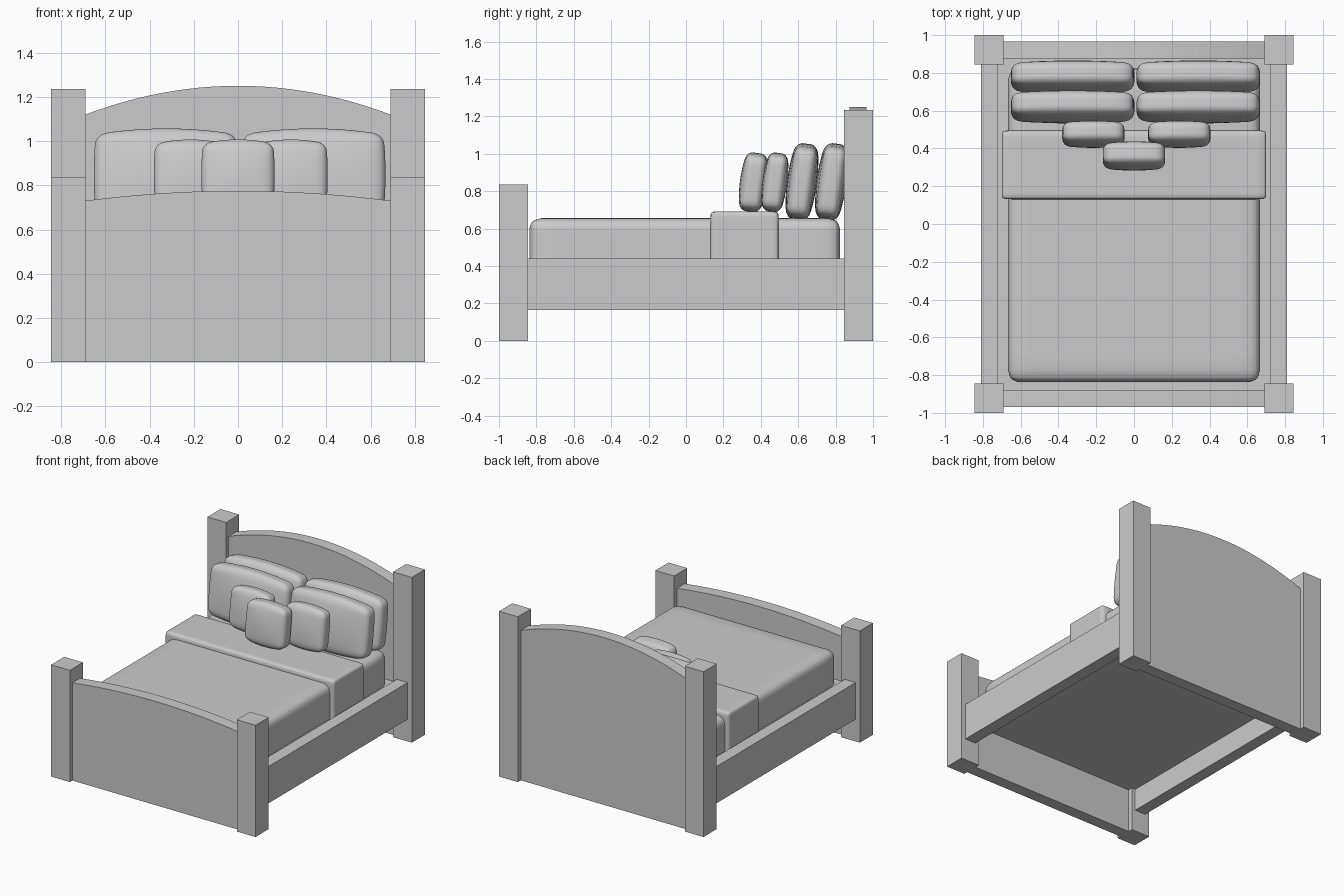
import bpy, bmesh, math
from mathutils import Vector, Matrix

if "Cube" in bpy.data.objects:
    bpy.data.objects.remove(bpy.data.objects["Cube"])


def finish(name, bm, smooth=False):
    bmesh.ops.recalc_face_normals(bm, faces=bm.faces)
    me = bpy.data.meshes.new(name)
    bm.to_mesh(me)
    bm.free()
    if smooth:
        for p in me.polygons:
            p.use_smooth = True
    ob = bpy.data.objects.new(name, me)
    bpy.context.collection.objects.link(ob)
    return ob


def box(name, lo, hi):
    lo, hi = Vector(lo), Vector(hi)
    bm = bmesh.new()
    bmesh.ops.create_cube(bm, size=1)
    for v in bm.verts:
        v.co = (lo + hi) / 2 + v.co * (hi - lo)
    return finish(name, bm)


def soft_box(name, half, r, loc, tilt=0, bulge=0, pinch=0, cuts=15):
    """Rounded box; bulge arches top and bottom, pinch thins it towards the rim."""
    bm = bmesh.new()
    bmesh.ops.create_cube(bm, size=2)
    bmesh.ops.subdivide_edges(bm, edges=bm.edges[:], cuts=cuts, use_grid_fill=True)
    half = Vector(half)
    turn = Matrix.Translation(loc) @ Matrix.Rotation(math.radians(tilt), 4, 'X')
    for v in bm.verts:
        p = Vector(math.sin(c * math.pi / 2) * h for c, h in zip(v.co, half))
        q = Vector(max(r - h, min(h - r, c)) for c, h in zip(p, half))
        p = q + (p - q).normalized() * r
        u, w = p.x / half.x, p.z / half.z
        p.z *= 1 - bulge * u * u
        p.x *= 1 - bulge * 0.2 * w * w
        p.y *= 1 - pinch * (1 - (1 - u * u) * (1 - w * w))
        v.co = turn @ p
    return finish(name, bm, True)


def arched_board(name, y0, y1, edge, top, half=0.69, n=24):
    bm = bmesh.new()
    pts = [(-half, 0), (half, 0)]
    for i in range(n + 1):
        t = 1 - 2 * i / n
        pts.append((half * t, top - (top - edge) * t * t))
    face = bm.faces.new([bm.verts.new((x, y0, z)) for x, z in pts])
    ext = bmesh.ops.extrude_face_region(bm, geom=[face])
    for v in ext["geom"]:
        if isinstance(v, bmesh.types.BMVert):
            v.co.y = y1
    return finish(name, bm)


# Posts and side rails
for side, s in (("left", -1), ("right", 1)):
    def span(a, b):
        return sorted((a * s, b * s))
    x0, x1 = span(0.69, 0.845)
    box(f"front_post_{side}", (x0, -1, 0), (x1, -0.845, 0.835))
    box(f"back_post_{side}", (x0, 0.845, 0), (x1, 1, 1.235))
    x0, x1 = span(0.72, 0.81)
    box(f"side_rail_{side}", (x0, -0.845, 0.165), (x1, 0.845, 0.44))

# Headboard, footboard and mattress base
arched_board("headboard", 0.875, 0.965, 1.12, 1.25)
arched_board("footboard", -0.97, -0.88, 0.73, 0.775)
box("mattress_base", (-0.72, -0.88, 0.33), (0.72, 0.875, 0.40))

# Mattress and folded blanket
soft_box("mattress", (0.667, 0.83, 0.15), 0.06, (0, -0.007, 0.506))
soft_box("folded_blanket", (0.7, 0.182, 0.16), 0.022, (0, 0.313, 0.532))

# Large pillows, two rows of two
for side, x in (("left", -0.325), ("right", 0.34)):
    for row, y in (("front", 0.62), ("back", 0.778)):
        soft_box(f"large_pillow_{row}_{side}", (0.327, 0.08, 0.206), 0.052,
                 (x, y, 0.85), -7.5, 0.13, 0.27)

# Small cushions
for name, x, y, t in (("left", -0.215, 0.475, 0.066), ("right", 0.24, 0.475, 0.066),
                      ("middle", 0, 0.36, 0.072)):
    soft_box(f"cushion_{name}", (0.165, t, 0.158), 0.042, (x, y, 0.848), -7.5, 0.12, 0.25)
